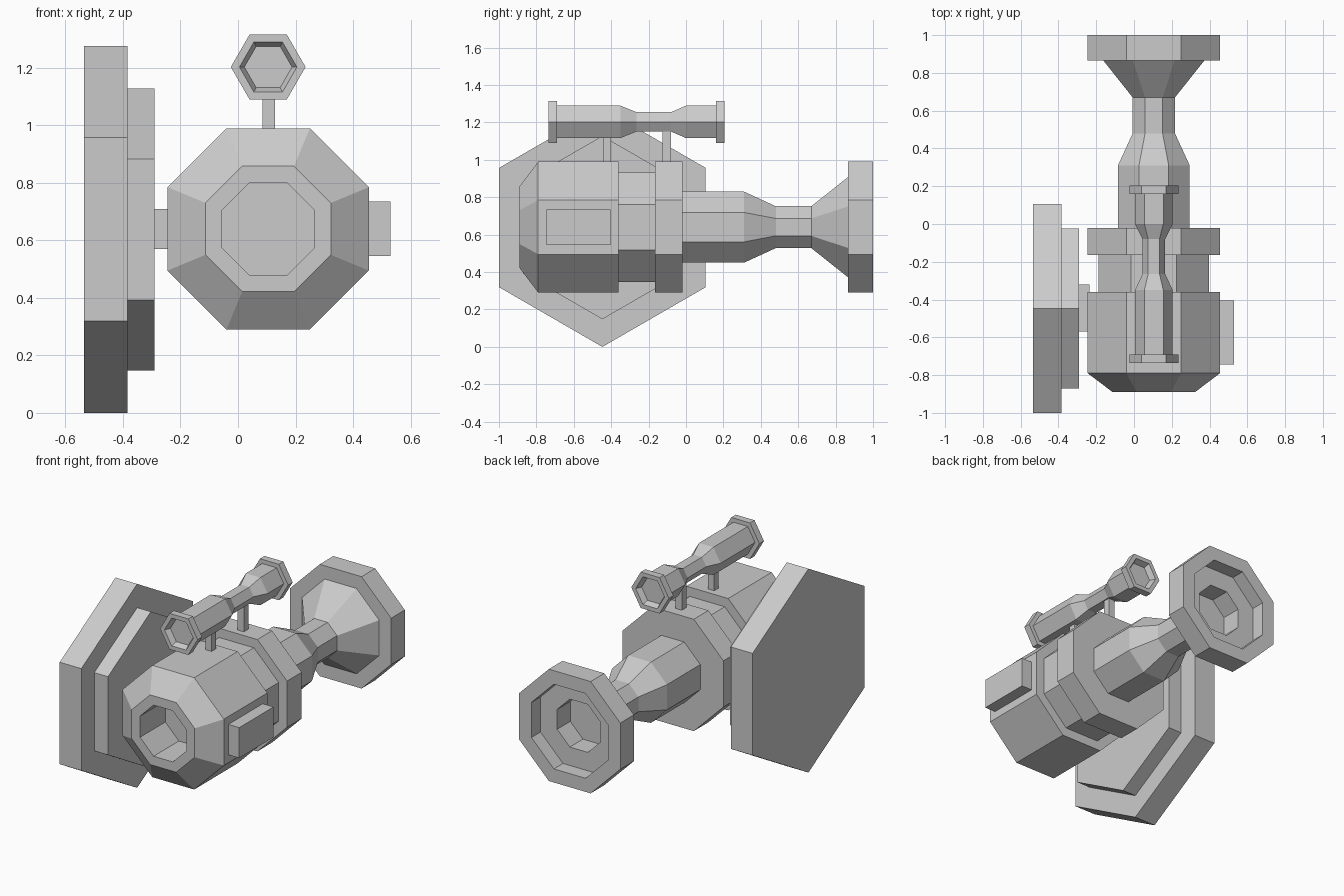
import bpy, bmesh
from math import pi, cos, sin

if "Cube" in bpy.data.objects:
    bpy.data.objects.remove(bpy.data.objects["Cube"])


def finish(name, bm):
    bmesh.ops.recalc_face_normals(bm, faces=bm.faces)
    me = bpy.data.meshes.new(name)
    bm.to_mesh(me)
    bm.free()
    ob = bpy.data.objects.new(name, me)
    bpy.context.collection.objects.link(ob)


def lathe(name, axis, sides, profile, centre, turn):
    """Sweep (position, radius) rings along axis 'X' or 'Y'; both ends are capped."""
    bm = bmesh.new()
    rings = []
    for p, r in profile:
        ring = []
        for i in range(sides):
            a = turn + 2 * pi * i / sides
            u, z = centre[0] + r * cos(a), centre[1] + r * sin(a)
            ring.append(bm.verts.new((u, p, z) if axis == 'Y' else (p, u, z)))
        rings.append(ring)
    for a, b in zip(rings, rings[1:]):
        for i in range(sides):
            j = (i + 1) % sides
            bm.faces.new((a[i], a[j], b[j], b[i]))
    bm.faces.new(rings[0])
    bm.faces.new(rings[-1])
    finish(name, bm)


def box(name, x, y, z):
    bm = bmesh.new()
    bmesh.ops.create_cube(bm, size=1)
    for v in bm.verts:
        v.co = [(lo + hi) / 2 + c * (hi - lo) for c, (lo, hi) in zip(v.co, (x, y, z))]
    finish(name, bm)


CX = 0.105          # axis of barrel and scope
K = cos(pi / 8)     # octagon apothem / radius

# Main octagonal barrel, from front bore floor to stepped rear recess
barrel = [(-0.64, 0.16), (-0.89, 0.16), (-0.89, 0.218), (-0.79, 0.35),
          (-0.36, 0.35), (-0.36, 0.292), (-0.165, 0.292), (-0.165, 0.35),
          (-0.02, 0.35), (-0.02, 0.19), (0.31, 0.19), (0.48, 0.112),
          (0.67, 0.112), (0.865, 0.267), (0.865, 0.35), (1.0, 0.35),
          (1.0, 0.265), (0.91, 0.265), (0.91, 0.15), (0.77, 0.15)]
barrel[-1] = (0.78, 0.15)
lathe("barrel", 'Y', 8, [(p, a / K) for p, a in barrel], (CX, 0.64), pi / 8)

# Hexagonal sighting scope with recessed ends
scope = [(-0.70, 0.083), (-0.735, 0.1), (-0.735, 0.13), (-0.69, 0.13),
         (-0.69, 0.1), (-0.35, 0.1), (-0.265, 0.06), (-0.08, 0.06),
         (0.0, 0.1), (0.16, 0.1), (0.16, 0.13), (0.205, 0.13),
         (0.205, 0.1), (0.17, 0.083)]
lathe("scope", 'Y', 6, scope, (CX, 1.203), 0)

# Scope posts
for label, y, top in (("front", -0.4225, 1.125), ("rear", -0.1025, 1.16)):
    box("scope_post_" + label, (0.085, 0.128), (y - 0.022, y + 0.022), (0.98, top))

# Side box and the arm joining the barrel to the shield
box("side_box", (0.44, 0.53), (-0.745, -0.405), (0.545, 0.735))
box("shield_arm", (-0.30, -0.235), (-0.57, -0.32), (0.57, 0.71))

# Two-layer hexagonal shield
lathe("shield_outer_plate", 'X', 6, [(-0.535, 0.638), (-0.385, 0.638)], (-0.447, 0.638), pi / 2)
lathe("shield_inner_plate", 'X', 6, [(-0.385, 0.49), (-0.29, 0.49)], (-0.447, 0.638), pi / 2)
